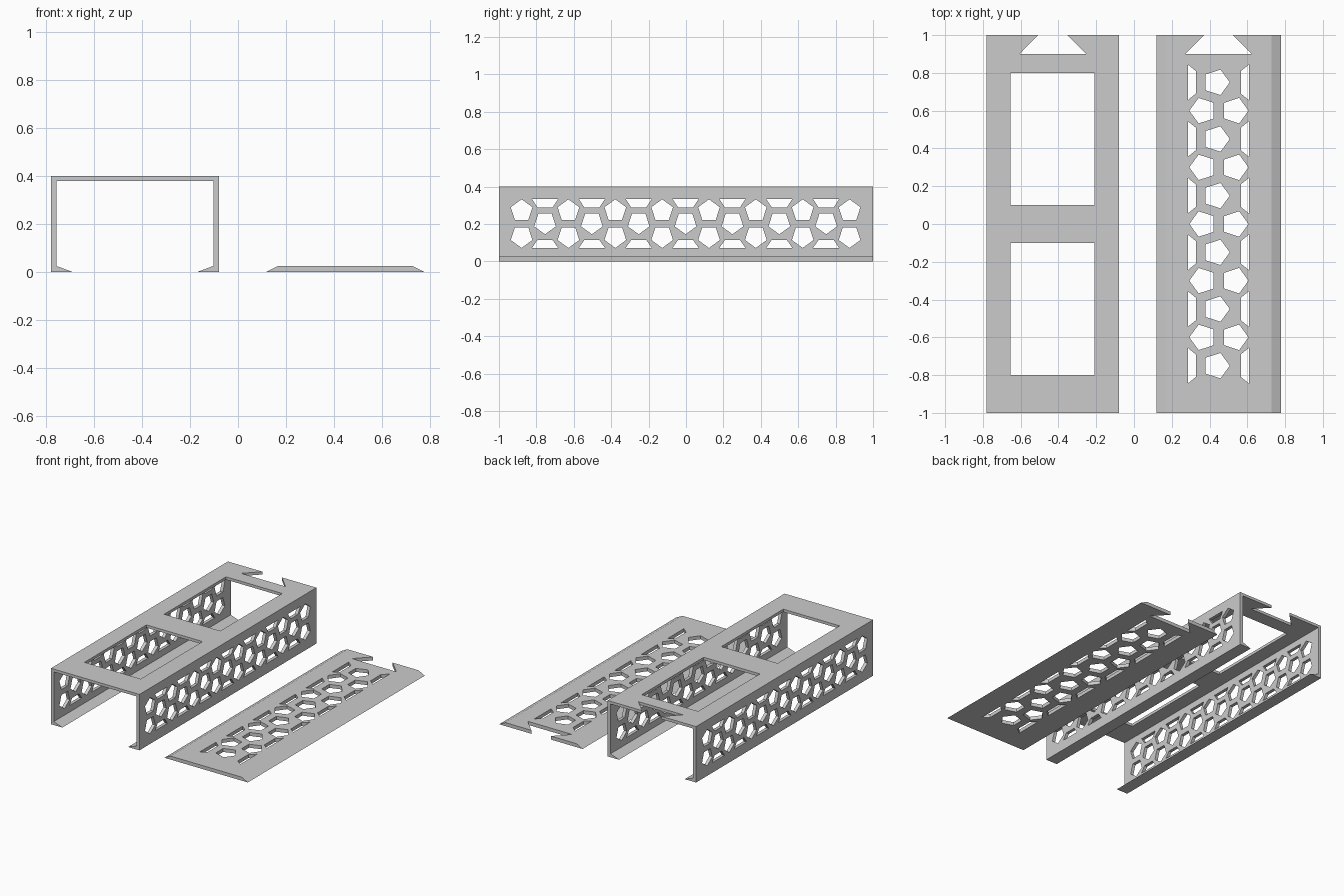
import bpy, bmesh
from math import sin, cos, pi
from mathutils import Vector

if "Cube" in bpy.data.objects:
    bpy.data.objects.remove(bpy.data.objects["Cube"])

AXES = {'x': lambda a, b, d: (d, a, b),   # profile in (y, z), swept along x
        'y': lambda a, b, d: (a, d, b),   # profile in (x, z), swept along y
        'z': lambda a, b, d: (a, b, d)}   # profile in (x, y), swept along z


def prisms(name, profiles, axis, lo, hi):
    """One object holding a straight extrusion of every profile."""
    bm = bmesh.new()
    place = AXES[axis]
    for prof in profiles:
        face = bm.faces.new([bm.verts.new(place(a, b, lo)) for a, b in prof])
        ext = bmesh.ops.extrude_face_region(bm, geom=[face])
        bmesh.ops.translate(bm, vec=Vector(place(0, 0, hi - lo)),
                            verts=[g for g in ext['geom'] if isinstance(g, bmesh.types.BMVert)])
    bmesh.ops.recalc_face_normals(bm, faces=bm.faces[:])
    me = bpy.data.meshes.new(name)
    bm.to_mesh(me)
    bm.free()
    ob = bpy.data.objects.new(name, me)
    bpy.context.collection.objects.link(ob)
    return ob


def cut(ob, cutter):
    mod = ob.modifiers.new("cut", 'BOOLEAN')
    mod.operation, mod.solver, mod.object = 'DIFFERENCE', 'EXACT', cutter
    bpy.context.view_layer.objects.active = ob
    bpy.ops.object.modifier_apply(modifier=mod.name)
    bpy.data.objects.remove(cutter)


def pentagon(a, b, r, tip):
    return [(a + r * cos(tip + k * 2 * pi / 5), b + r * sin(tip + k * 2 * pi / 5)) for k in range(5)]


def trapezoid(a, long_b, short_b, long_half, short_half):
    return [(a - long_half, long_b), (a + long_half, long_b),
            (a + short_half, short_b), (a - short_half, short_b)]


def rect(x0, x1, y0, y1):
    return [(x0, y0), (x1, y0), (x1, y1), (x0, y1)]


def notch(cx):
    # Dovetail opening through the back edge, continued just past it
    return [(cx - 0.176, 0.9), (cx + 0.176, 0.9), (cx + 0.077, 1.0),
            (cx + 0.077, 1.05), (cx - 0.077, 1.05), (cx - 0.077, 1.0)]


# Channel: inverted U with sloped inward lips, mirrored about its centre
CX = -0.43
half = [(0.26, 0), (0.35, 0), (0.35, 0.4)]
inner = [(0.327, 0.38), (0.327, 0.025)]
prof = [(CX + a, b) for a, b in half]
prof += [(CX - a, b) for a, b in reversed(half)]
prof += [(CX - a, b) for a, b in reversed(inner)]
prof += [(CX + a, b) for a, b in inner]
channel = prisms("channel", [prof], 'y', -1, 1)

# Two top windows and the dovetail notch
cut(channel, prisms("top_cutter",
                    [rect(-0.655, -0.21, 0.1, 0.8), rect(-0.655, -0.21, -0.8, -0.1), notch(CX)],
                    'z', 0.3, 0.5))

# Pentagon lattice through both side walls
holes = []
for k in range(8):
    y = -0.879 + 0.2505 * k
    holes += [pentagon(y, 0.271, 0.061, pi / 2), pentagon(y, 0.133, 0.061, -pi / 2)]
    if k < 7:
        y += 0.12525
        holes += [pentagon(y, 0.206, 0.061, -pi / 2),
                  trapezoid(y, 0.334, 0.288, 0.07, 0.04),
                  trapezoid(y, 0.072, 0.115, 0.07, 0.04)]
cut(channel, prisms("side_cutter", holes, 'x', -0.9, 0.05))

# Sliding lid with bevelled long edges
lid = prisms("lid", [[(0.118, 0), (0.778, 0), (0.728, 0.025), (0.166, 0.025)]], 'y', -1, 1)

# Lid lattice, with the lattice running along y, plus its notch
holes = [notch(0.447)]
for k in range(6):
    y = -0.75 + 0.3 * k
    holes += [pentagon(0.436, y, 0.071, 0)]
    for long_x, short_x in ((0.285, 0.327), (0.608, 0.566)):
        holes.append([(b, a) for a, b in trapezoid(y, long_x, short_x, 0.094, 0.06)])
    if k < 5:
        y += 0.15
        holes += [pentagon(0.364, y, 0.071, pi), pentagon(0.535, y, 0.071, 0)]
cut(lid, prisms("lid_cutter", holes, 'z', -0.1, 0.1))
